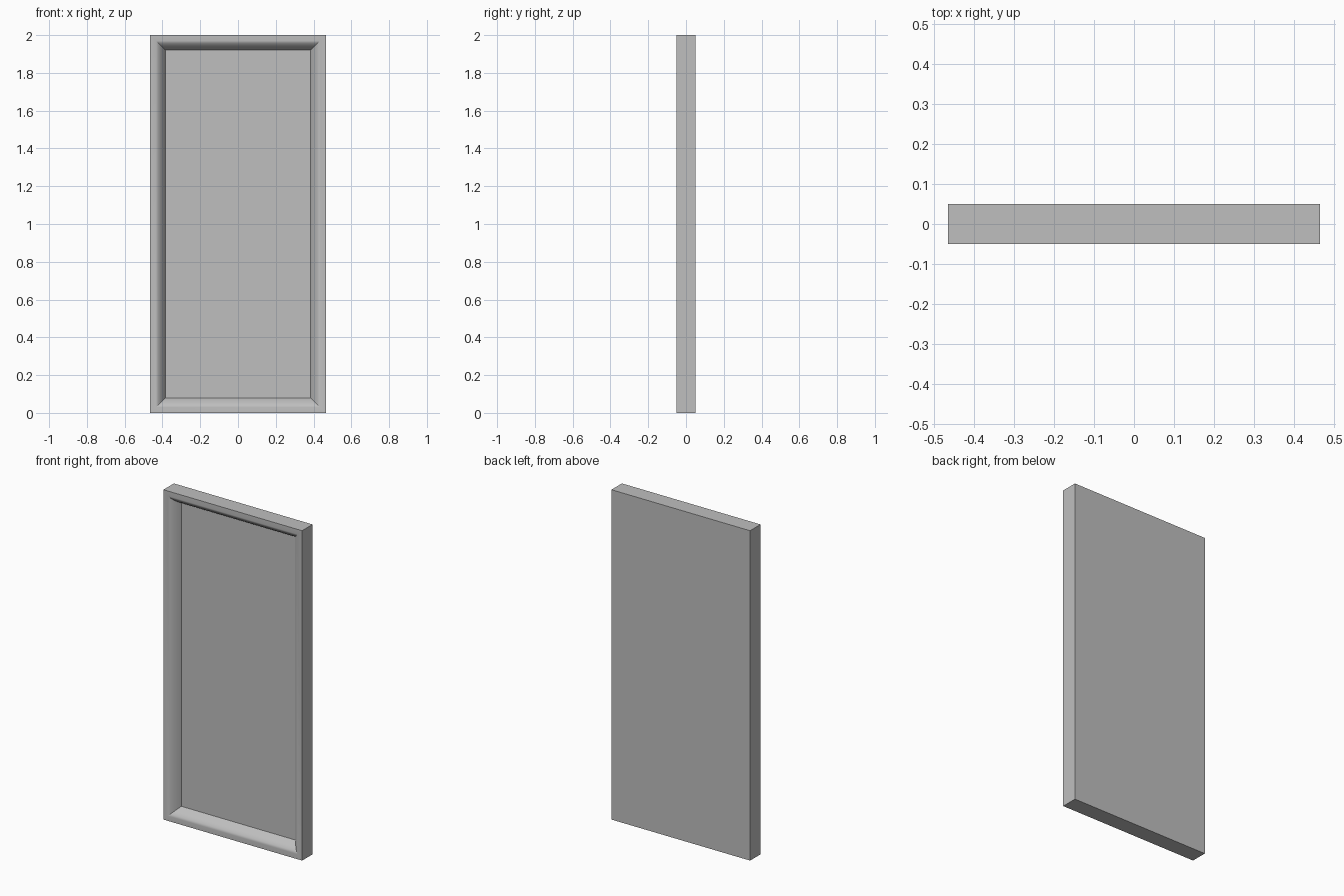
import bpy, bmesh

cube = bpy.data.objects.get("Cube")
if cube:
    bpy.data.objects.remove(cube, do_unlink=True)

WIDTH, DEPTH, HEIGHT = 0.93, 0.10, 2.0

# One plain grey for the whole panel
grey = bpy.data.materials.new("plain grey")
grey.use_nodes = True
colour = (0.52, 0.52, 0.52, 1)
grey.diffuse_color = colour
grey.node_tree.nodes["Principled BSDF"].inputs["Base Color"].default_value = colour

# Moulding section, from the outer edge inwards: (inset, depth behind the front)
profile = [(0, DEPTH), (0, 0), (0.03, 0), (0.042, 0.006),
           (0.056, 0.02), (0.07, 0.038), (0.08, 0.057)]

bm = bmesh.new()


def ring(inset, depth):
    """Rectangle of vertices set in from the outline."""
    x, y = WIDTH / 2 - inset, depth - DEPTH / 2
    low, high = inset, HEIGHT - inset
    return [bm.verts.new((px, y, pz)) for px, pz in
            ((-x, low), (x, low), (x, high), (-x, high))]


# Mitred frame swept from the section, closed by the back and the recessed panel
rings = [ring(*point) for point in profile]
for a, b in zip(rings, rings[1:]):
    for i in range(4):
        j = (i + 1) % 4
        bm.faces.new((a[i], a[j], b[j], b[i]))
bm.faces.new(rings[0][::-1])
bm.faces.new(rings[-1])
bmesh.ops.recalc_face_normals(bm, faces=bm.faces)

mesh = bpy.data.meshes.new("framed_panel")
bm.to_mesh(mesh)
bm.free()
mesh.materials.append(grey)
panel = bpy.data.objects.new("framed_panel", mesh)
bpy.context.collection.objects.link(panel)

# Smooth moulding with sharp mitres and edges
bpy.context.view_layer.objects.active = panel
panel.select_set(True)
bpy.ops.object.shade_smooth_by_angle(angle=0.55)
